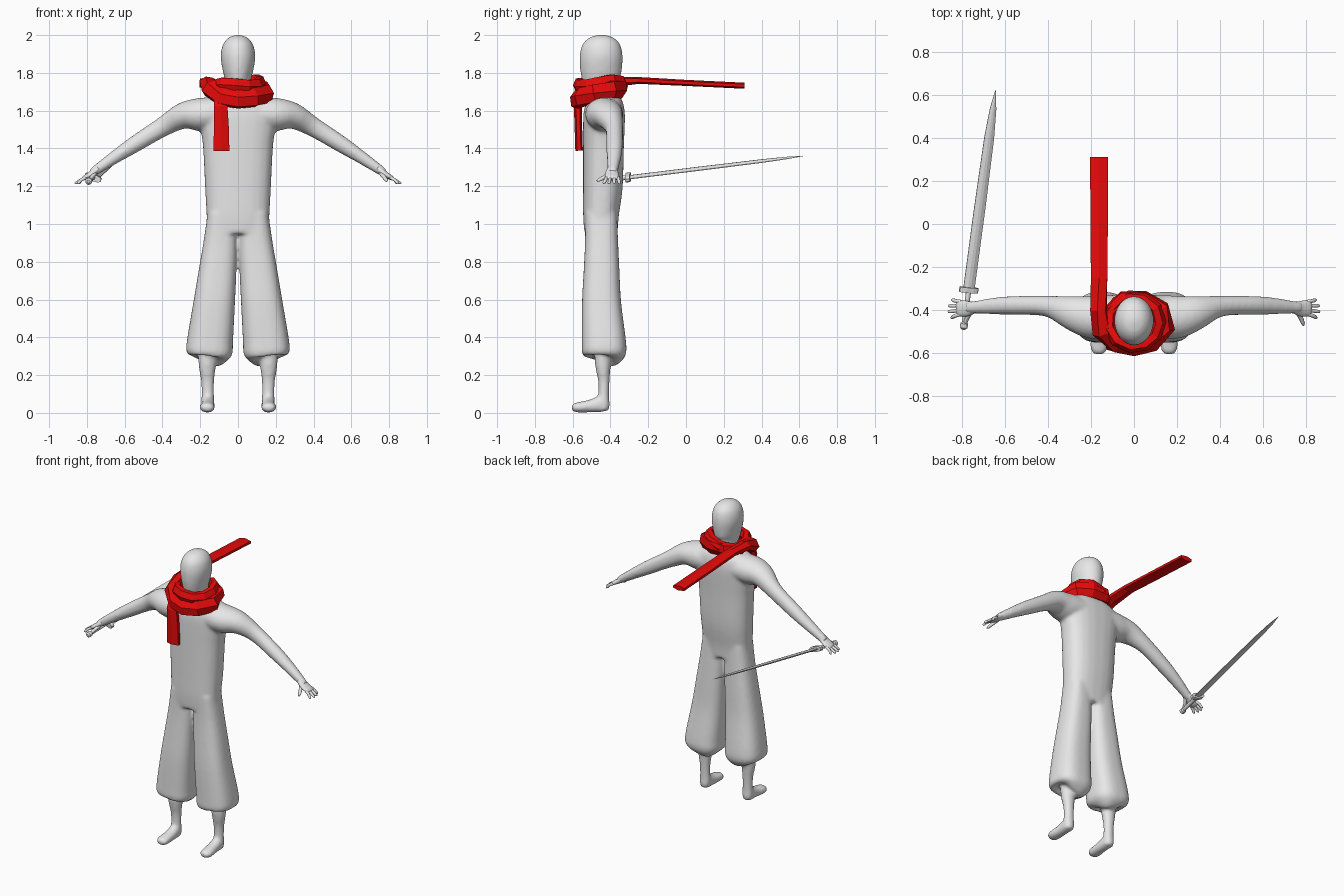
import bpy, bmesh, math
from mathutils import Vector

cube = bpy.data.objects.get("Cube")
if cube:
    bpy.data.objects.remove(cube, do_unlink=True)

X, Y, Z = Vector((1, 0, 0)), Vector((0, 1, 0)), Vector((0, 0, 1))


def material(name, color):
    mat = bpy.data.materials.new(name)
    mat.use_nodes = True
    mat.diffuse_color = color
    mat.node_tree.nodes["Principled BSDF"].inputs["Base Color"].default_value = color
    return mat


grey = material("plain grey", (0.8, 0.8, 0.8, 1))
red = material("scarf red", (0.8, 0.003, 0.003, 1))


def refine(rows, steps):
    """Catmull-Rom interpolation of rows of numbers."""
    rows = [Vector(r) for r in rows]
    out = []
    for i in range(len(rows) - 1):
        p, q = rows[i], rows[i + 1]
        before, after = rows[max(i - 1, 0)], rows[min(i + 2, len(rows) - 1)]
        for k in range(steps):
            t = k / steps
            out.append(p + ((q - before) * t + (before * 2 - p * 5 + q * 4 - after) * t * t
                            + (p * 3 - before - q * 3 + after) * t ** 3) * 0.5)
    return out + [rows[-1]]


def tube(bm, rows, ref, sides=24, steps=4, power=2, closed=False, side=1):
    """Sweep an oval along rows of (x, y, z, radius along ref, radius across)."""
    rows = refine(rows, steps)
    count = len(rows)
    centres = [Vector((r[0] * side, r[1], r[2])) for r in rows]
    rings = []
    for i, (row, centre) in enumerate(zip(rows, centres)):
        if closed:
            tangent = centres[(i + 1) % count] - centres[i - 1]
        else:
            tangent = centres[min(i + 1, count - 1)] - centres[max(i - 1, 0)]
        tangent.normalize()
        guide = ref(i / (count - 1)) if callable(ref) else ref
        u = (guide - tangent * guide.dot(tangent)).normalized()
        v = tangent.cross(u)
        ring = []
        for k in range(sides):
            a = math.tau * (k + 0.5) / sides
            c, s = math.cos(a), math.sin(a)
            c = math.copysign(abs(c) ** (2 / power), c)
            s = math.copysign(abs(s) ** (2 / power), s)
            ring.append(bm.verts.new(centre + u * c * abs(row[3]) + v * s * abs(row[4])))
        rings.append(ring)
    pairs = list(zip(rings, rings[1:]))
    if closed:
        pairs.append((rings[-1], rings[0]))
    else:
        bm.faces.new(rings[0])
        bm.faces.new(rings[-1])
    for a, b in pairs:
        for k in range(sides):
            n = (k + 1) % sides
            bm.faces.new((a[k], a[n], b[n], b[k]))


def finish(bm, name, mat, smooth=True):
    bmesh.ops.recalc_face_normals(bm, faces=bm.faces)
    mesh = bpy.data.meshes.new(name)
    bm.to_mesh(mesh)
    bm.free()
    mesh.materials.append(mat)
    for poly in mesh.polygons:
        poly.use_smooth = smooth
    obj = bpy.data.objects.new(name, mesh)
    bpy.context.collection.objects.link(obj)
    return obj


# Body: torso, head, trousers, feet and arms fused into one smooth skin
body = bmesh.new()
tube(body, [(0, -.45, .95, .165, .088), (0, -.45, 1.05, .167, .095), (0, -.44, 1.2, .175, .105),
            (0, -.437, 1.4, .185, .108), (0, -.435, 1.5, .198, .11), (0, -.433, 1.58, .21, .11),
            (0, -.43, 1.635, .2, .1), (0, -.43, 1.675, .14, .08), (0, -.43, 1.7, .08, .06)],
     X, power=2.5)
tube(body, [(0, -.43, 1.64, .07, .07), (0, -.435, 1.72, .062, .078), (0, -.447, 1.76, .068, .1),
            (0, -.45, 1.82, .083, .111), (0, -.449, 1.89, .092, .114), (0, -.448, 1.95, .08, .1),
            (0, -.448, 1.987, .05, .064), (0, -.448, 2.001, .012, .016)], X)
for s in (1, -1):
    # trouser leg
    tube(body, [(.085, -.45, 1.06, .075, .085), (.093, -.447, .9, .09, .088),
                (.108, -.447, .75, .1, .095), (.126, -.447, .58, .11, .104),
                (.148, -.435, .38, .122, .117), (.151, -.433, .32, .122, .117),
                (.153, -.433, .292, .1, .1), (.155, -.435, .285, .05, .05)],
         X, power=2.7, side=s)
    # shin and foot
    tube(body, [(.163, -.44, .36, .046, .042), (.163, -.44, .26, .047, .042),
                (.161, -.435, .17, .035, .031), (.16, -.435, .1, .033, .029),
                (.16, -.437, .05, .036, .032), (.16, -.437, .01, .03, .03)], X, side=s)
    tube(body, [(.16, -.407, .03, .02, .02), (.16, -.45, .045, .035, .044),
                (.16, -.5, .037, .037, .035), (.163, -.56, .03, .041, .029),
                (.163, -.59, .028, .036, .024), (.163, -.606, .027, .02, .014)], X, side=s)
    # arm
    tube(body, [(.1, -.43, 1.585, .1, .085), (.2, -.432, 1.58, .1, .088),
                (.29, -.412, 1.573, .08, .07), (.4, -.382, 1.513, .049, .052),
                (.55, -.378, 1.42, .044, .044), (.65, -.381, 1.355, .039, .035),
                (.75, -.388, 1.287, .029, .026), (.775, -.39, 1.27, .029, .022)], Y, side=s)
skin = finish(body, "body", grey)
remesh = skin.modifiers.new("fuse", 'REMESH')
remesh.mode = 'VOXEL'
remesh.voxel_size = 0.01
remesh.use_smooth_shade = True
relax = skin.modifiers.new("relax", 'SMOOTH')
relax.factor = 0.5
relax.iterations = 8

# Hands: flat palm, four fingers and a thumb
for s, name in ((1, "left_hand"), (-1, "right_hand")):
    hand = bmesh.new()
    tube(hand, [(.74, -.388, 1.295, .026, .022), (.775, -.393, 1.266, .036, .017),
                (.81, -.39, 1.245, .038, .013), (.822, -.39, 1.238, .03, .008)],
         Y, sides=16, side=s)
    for k, tip in enumerate((.848, .862, .864, .852)):
        y = -.361 - .019 * k
        tube(hand, [(.8, y, 1.249, .009, .009), (.83, y - .004 * (k - 1), 1.233, .009, .009),
                    (tip - .008, y - .008 * (k - 1), 1.218, .008, .008),
                    (tip, y - .009 * (k - 1), 1.214, .003, .003)], Y, sides=8, steps=2, side=s)
    tube(hand, [(.752, -.4, 1.275, .012, .012), (.772, -.43, 1.25, .011, .011),
                (.785, -.462, 1.232, .009, .009), (.788, -.472, 1.228, .003, .003)],
         X, sides=8, steps=2, side=s)
    finish(hand, name, grey)

# Scarf: tail streaming back, sweeping round the front into a loose loop
scarf = bmesh.new()


def lean(t):
    blend = min(max((t - .2) / .3, 0), 1)
    return X.lerp(Z, blend) + Vector((0, .25 * blend, 0))


tube(scarf, [(-.162, .31, 1.732, .048, .016), (-.162, 0, 1.747, .047, .016),
             (-.162, -.25, 1.76, .044, .018), (-.165, -.4, 1.752, .042, .03),
             (-.145, -.5, 1.72, .055, .04), (-.08, -.56, 1.675, .055, .04),
             (0, -.577, 1.662, .055, .038), (.085, -.555, 1.67, .055, .04),
             (.152, -.48, 1.69, .055, .04), (.13, -.39, 1.71, .055, .035),
             (.05, -.345, 1.715, .055, .035), (-.05, -.345, 1.715, .05, .035),
             (-.11, -.4, 1.71, .04, .03)], lean, sides=6, steps=1)
finish(scarf, "scarf_tail_and_front_loop", red, smooth=False)

# Inner loop, tilted the other way
loop = bmesh.new()
ring = []
for k in range(11):
    a = math.tau * k / 11
    ring.append((.118 * math.cos(a), -.453 + .115 * math.sin(a),
                 1.732 + .012 * math.cos(a) + .014 * math.sin(2 * a), .042, .032))
tube(loop, ring, Z, sides=6, steps=1, closed=True)
finish(loop, "scarf_inner_loop", red, smooth=False)

# Hanging end of the scarf
end = bmesh.new()
tube(end, [(-.09, -.545, 1.7, .04, .02), (-.092, -.572, 1.62, .042, .022),
           (-.088, -.57, 1.52, .045, .02), (-.088, -.566, 1.388, .049, .02)],
     X, sides=6, steps=1)
finish(end, "scarf_hanging_end", red, smooth=False)

# Sword, placed by distance along its length from the pommel
start, tip = Vector((-.79, -.475, 1.226)), Vector((-.643, .62, 1.36))


def station(t, wide, thick):
    return (*start.lerp(tip, t), wide, thick)


flat = Vector((1, 0, -.35))
blade = bmesh.new()
tube(blade, [station(.15, .031, .009), station(.5, .031, .009), station(.8, .027, .008),
             station(.92, .018, .006), station(1, .002, .001)],
     flat, sides=8, steps=1, power=1.3)
finish(blade, "sword_blade", grey, smooth=False)
hilt = bmesh.new()
tube(hilt, [station(0, .012, .012), station(.15, .012, .012)], flat, sides=12, steps=1)
tube(hilt, [station(-.014, .008, .008), station(-.006, .018, .018), station(.012, .018, .018),
            station(.02, .01, .01)], flat, sides=12, steps=1)
tube(hilt, [station(.143, .046, .018), station(.165, .046, .018)],
     flat, sides=12, steps=1, power=3)
finish(hilt, "sword_hilt", grey, smooth=False)
